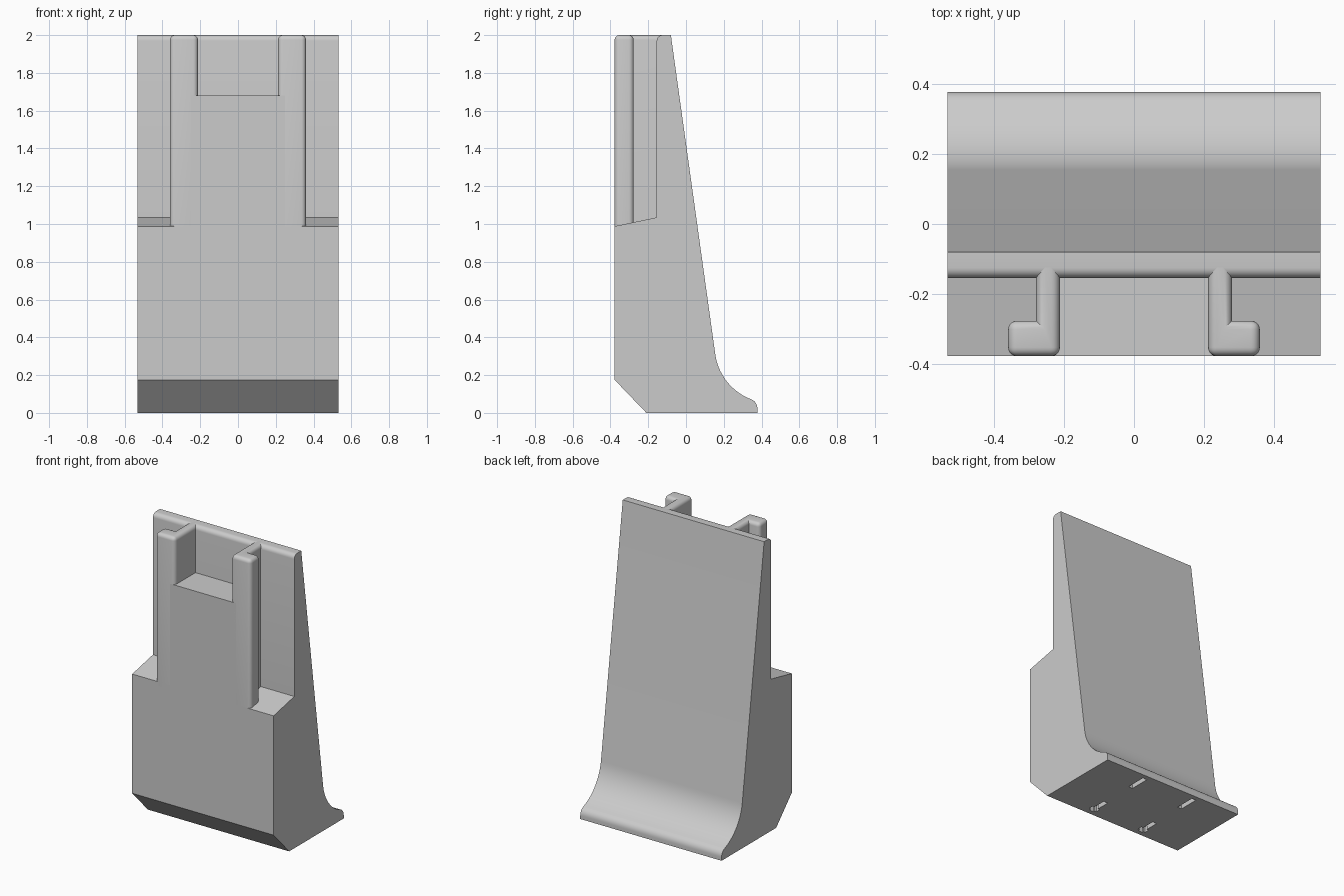
import bpy, bmesh
from math import radians, cos, sin
from mathutils import Vector

if "Cube" in bpy.data.objects:
    bpy.data.objects.remove(bpy.data.objects["Cube"])

HALF_W, FRONT, WALL, TOP = 0.533, -0.378, -0.155, 2.0

grey = bpy.data.materials.new("plain grey")
grey.use_nodes = True
colour = (0.6, 0.6, 0.6, 1)
grey.diffuse_color = colour
grey.node_tree.nodes["Principled BSDF"].inputs["Base Color"].default_value = colour


def arc(cx, cy, r, start, end, steps):
    angles = [radians(start + (end - start) * i / steps) for i in range(steps + 1)]
    return [(cx + r * cos(a), cy + r * sin(a)) for a in angles]


def prism(name, points, offset, to_3d, pick_bevel=None, radius=0.03):
    """Extrude an outline along offset, optionally rounding the picked edges."""
    bm = bmesh.new()
    face = bm.faces.new([bm.verts.new(to_3d(*p)) for p in points])
    grown = bmesh.ops.extrude_face_region(bm, geom=[face], use_keep_orig=True)
    moved = [v for v in grown["geom"] if isinstance(v, bmesh.types.BMVert)]
    bmesh.ops.translate(bm, verts=moved, vec=offset)
    bmesh.ops.recalc_face_normals(bm, faces=bm.faces)
    if pick_bevel:
        edges = [e for e in bm.edges if pick_bevel(e)]
        bmesh.ops.bevel(bm, geom=edges, offset=radius, segments=5,
                        profile=0.5, affect='EDGES')
    mesh = bpy.data.meshes.new(name)
    bm.to_mesh(mesh)
    bm.free()
    mesh.materials.append(grey)
    obj = bpy.data.objects.new(name, mesh)
    bpy.context.collection.objects.link(obj)
    return obj


def box(name, x0, x1, y0, y1, z0, z1):
    outline = [(x0, y0), (x1, y0), (x1, y1), (x0, y1)]
    return prism(name, outline, Vector((0, 0, z1 - z0)), lambda x, y: (x, y, z0))


def activate(obj):
    bpy.ops.object.select_all(action='DESELECT')
    obj.select_set(True)
    bpy.context.view_layer.objects.active = obj


# Wedge body: side profile with chamfered front, flared heel and thin top wall
profile = [(FRONT, 0.175), (-0.21, 0), (0.378, 0)]
profile += arc(0.326, 0.024, 0.052, 0, 69, 6)
profile += arc(0.452, 0.352, 0.3, 249, 188, 14)
profile += [(-0.08, TOP)]
profile += arc(WALL + 0.03, TOP - 0.03, 0.03, 90, 180, 6)
profile += [(WALL, 1.035), (FRONT, 0.988)]
body = prism("wedge_body", profile, Vector((2 * HALF_W, 0, 0)),
             lambda y, z: (-HALF_W, y, z))

# Narrow slots in the underside, the front pair with a wider end
cutters = []
for side in (-1, 1):
    x = side * 0.2
    for y in (-0.107, 0.275):
        cutters.append(box("slot_cutter", x - 0.016, x + 0.016,
                           y - 0.07, y + 0.07, -0.05, 0.04))
    cutters.append(box("slot_end_cutter", x - 0.03, x + 0.03,
                       -0.165, -0.13, -0.05, 0.04))
activate(body)
for cutter in cutters:
    cutter.hide_render = True
    mod = body.modifiers.new("slot", 'BOOLEAN')
    mod.operation = 'DIFFERENCE'
    mod.solver = 'EXACT'
    mod.object = cutter
    bpy.ops.object.modifier_apply(modifier=mod.name)
    bpy.data.objects.remove(cutter)

# Raised centre block between the rails
block = box("centre_block", -0.25, 0.25, FRONT, WALL + 0.02, 0.95, 1.68)


# Rounded L-shaped rails
BURIED = -0.11


def rail_edge(e):
    a, b = (v.co for v in e.verts)
    if a.y > BURIED - 0.01 and b.y > BURIED - 0.01:
        return False
    upright = abs(a.z - b.z) > 0.1
    return e.is_convex if upright else min(a.z, b.z) > TOP - 0.01


rails = []
for name, side in (("left_rail", 1), ("right_rail", -1)):
    shape = [(0.212, FRONT), (0.36, FRONT), (0.36, -0.277),
             (0.28, -0.277), (0.28, BURIED), (0.212, BURIED)]
    rails.append(prism(name, [(side * x, y) for x, y in shape],
                       Vector((0, 0, TOP - 0.96)),
                       lambda x, y: (x, y, 0.96), rail_edge, 0.025))

for obj in [body, block] + rails:
    activate(obj)
    bpy.ops.object.shade_smooth_by_angle(angle=radians(30))
